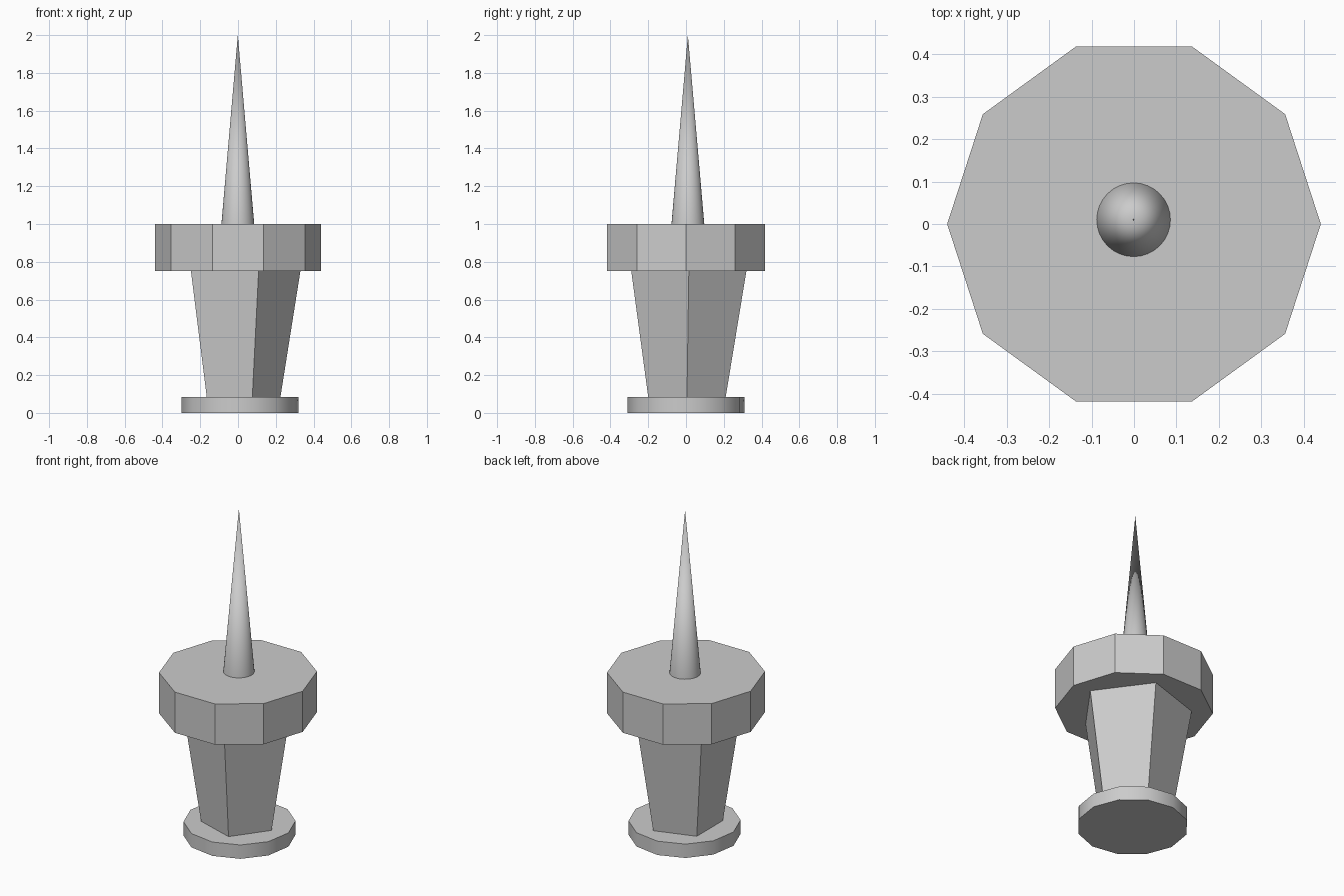
import bpy
import bmesh
from math import cos, sin, radians, tau

if "Cube" in bpy.data.objects:
    bpy.data.objects.remove(bpy.data.objects["Cube"])


def loft(name, sides, bottom, top, phase=0.0, smooth=False):
    """Prism, frustum or cone between two rings given as (x, y, z, radius)."""
    bm = bmesh.new()

    def ring(spec):
        x, y, z, r = spec
        if r == 0:
            return [bm.verts.new((x, y, z))]
        angles = [phase + tau * i / sides for i in range(sides)]
        return [bm.verts.new((x + r * cos(a), y + r * sin(a), z)) for a in angles]

    low, high = ring(bottom), ring(top)
    for i in range(sides):
        j = (i + 1) % sides
        if len(high) == 1:
            bm.faces.new((low[i], low[j], high[0]))
        else:
            bm.faces.new((low[i], low[j], high[j], high[i]))
    bm.faces.new(low[::-1])
    if len(high) > 1:
        bm.faces.new(high)
    mesh = bpy.data.meshes.new(name)
    bm.to_mesh(mesh)
    bm.free()
    obj = bpy.data.objects.new(name, mesh)
    bpy.context.collection.objects.link(obj)
    if smooth:
        bpy.ops.object.select_all(action='DESELECT')
        obj.select_set(True)
        bpy.context.view_layer.objects.active = obj
        bpy.ops.object.shade_smooth_by_angle(angle=radians(35))
    return obj


# Twelve-sided foot
loft("foot", 12, (0.01, 0, 0, 0.312), (0.01, 0, 0.085, 0.312), radians(6), True)
# Flared five-sided stem, corner facing +x
loft("stem", 5, (0.009, 0.005, 0.08, 0.215), (0.01, 0.015, 0.755, 0.321))
# Ten-sided collar
loft("collar", 10, (0, 0, 0.75, 0.44), (0, 0, 1.0, 0.44))
# Slender spike
loft("spike", 32, (-0.001, 0.01, 0.998, 0.087), (-0.001, 0.01, 2.0, 0), 0, True)
